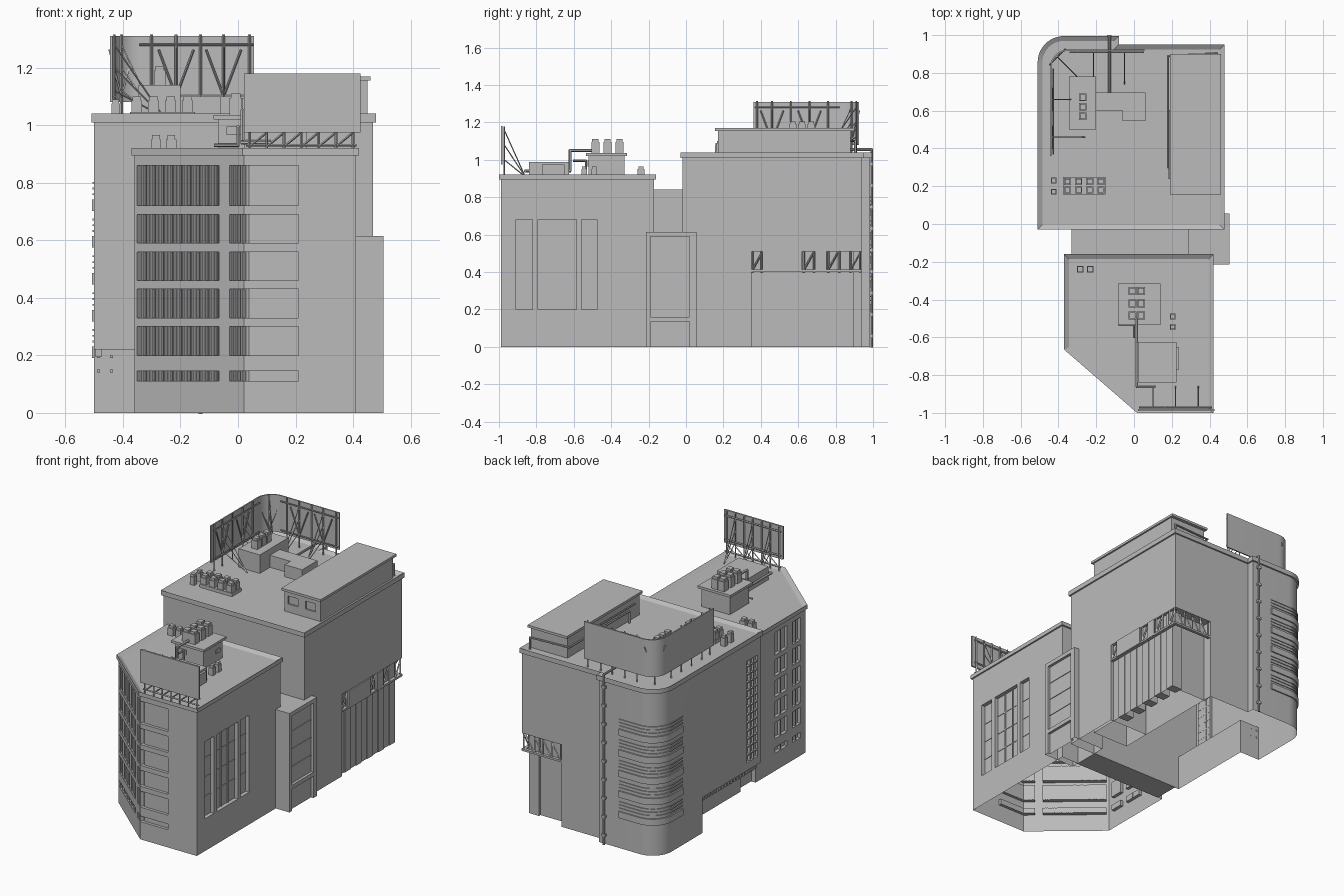
import bpy, bmesh, math
from mathutils import Matrix, Vector

if "Cube" in bpy.data.objects:
    bpy.data.objects.remove(bpy.data.objects["Cube"])

GREY = (0.5, 0.5, 0.5, 1)
mat = bpy.data.materials.new("concrete_grey")
mat.use_nodes = True
mat.diffuse_color = GREY
mat.node_tree.nodes["Principled BSDF"].inputs["Base Color"].default_value = GREY


# ---- helpers ----
def box(bm, x0, x1, y0, y1, z0, z1, frame=Matrix()):
    m = Matrix.Translation(((x0 + x1) / 2, (y0 + y1) / 2, (z0 + z1) / 2))
    bmesh.ops.create_cube(bm, size=1, matrix=frame @ m @ Matrix.Diagonal((x1 - x0, y1 - y0, z1 - z0, 1)))


def rods(bm, points, r=0.004, sides=6):
    for p, q in zip(points, points[1:]):
        p, q = Vector(p), Vector(q)
        m = Matrix.Translation((p + q) / 2) @ (q - p).to_track_quat('Z', 'Y').to_matrix().to_4x4()
        bmesh.ops.create_cone(bm, cap_ends=True, segments=sides, radius1=r, radius2=r,
                              depth=(q - p).length + r, matrix=m)


def prism(bm, outline, z0, z1, inset=0, drop=0):
    base = bm.faces.new([bm.verts.new((x, y, z0)) for x, y in outline])
    ext = bmesh.ops.extrude_face_region(bm, geom=[base], use_keep_orig=True)["geom"]
    for v in ext:
        if isinstance(v, bmesh.types.BMVert):
            v.co.z = z1
    top = [f for f in ext if isinstance(f, bmesh.types.BMFace)]
    bmesh.ops.recalc_face_normals(bm, faces=bm.faces)
    if inset:
        bmesh.ops.inset_region(bm, faces=top, thickness=inset, use_even_offset=True)
        bmesh.ops.translate(bm, verts=top[0].verts, vec=(0, 0, -drop))


def finish(bm, name, smooth=False):
    mesh = bpy.data.meshes.new(name)
    bmesh.ops.recalc_face_normals(bm, faces=bm.faces)
    bm.to_mesh(mesh)
    bm.free()
    mesh.materials.append(mat)
    ob = bpy.data.objects.new(name, mesh)
    bpy.context.collection.objects.link(ob)
    if smooth:
        bpy.ops.object.select_all(action='DESELECT')
        ob.select_set(True)
        bpy.context.view_layer.objects.active = ob
        bpy.ops.object.shade_smooth_by_angle(angle=math.radians(30))
    return ob


def part(name, *boxes):
    bm = bmesh.new()
    for b in boxes:
        box(bm, *b)
    return finish(bm, name)


def offset(outline, d):
    pts, out = [Vector(p) for p in outline], []
    for a, b, c in zip(pts[-1:] + pts[:-1], pts, pts[1:] + pts[:1]):
        n1, n2 = [Vector((e.y, -e.x)).normalized() for e in (b - a, c - b)]
        out.append(b + (n1 + n2) * d / (1 + n1.dot(n2)))
    return out


def arc(cx, cy, r, steps=12):
    return [(cx + r * math.cos(a), cy + r * math.sin(a))
            for a in (math.pi / 2 * (1 + i / steps) for i in range(steps + 1))]


def carve(name, outline, z1, cutter_bm, smooth=False):
    """Solid shell with recesses cut out and an open underside."""
    bm = bmesh.new()
    prism(bm, outline, 0, z1)
    ob = finish(bm, name)
    cutter = finish(cutter_bm, name + "_cutter")
    mod = ob.modifiers.new("cut", 'BOOLEAN')
    mod.object, mod.solver, mod.use_self = cutter, 'EXACT', True
    done = ob.evaluated_get(bpy.context.evaluated_depsgraph_get())
    bm = bmesh.new()
    bm.from_mesh(done.to_mesh())
    bpy.data.objects.remove(cutter)
    bpy.data.objects.remove(ob)
    under = [f for f in bm.faces if abs(f.normal.z) > 0.9 and f.calc_center_median().z < 0.001]
    bmesh.ops.delete(bm, geom=under, context='FACES')
    mesh_ob = finish(bm, name, smooth)
    return mesh_ob


def cornice(name, outline, z0, z1):
    bm = bmesh.new()
    prism(bm, offset(outline, 0.01), z0, z1, 0.025, 0.015)
    finish(bm, name)


# ---- front block with slanted facade ----
front = [(-0.36, -0.66), (0.02, -0.99), (0.41, -0.99), (0.41, -0.17), (-0.36, -0.17)]
slant = Matrix.Translation((-0.36, -0.66, 0)) @ Matrix.Rotation(math.atan2(-0.33, 0.38), 4, 'Z')
rows = [(0.11, 0.145), (0.2, 0.3), (0.33, 0.43), (0.46, 0.56), (0.59, 0.69), (0.72, 0.86)]
cut, bars = bmesh.new(), bmesh.new()
for z0, z1 in rows:
    box(cut, 0.013, 0.39, -0.05, 0.025, z0, z1, slant)
    box(cut, 0.437, 0.52, -0.05, 0.025, z0, z1, slant)
    box(cut, 0.02, 0.21, -1.05, -0.972, z0, z1)
    for y0, y1 in ((-0.61, -0.53), (-0.48, -0.36)):
        box(cut, -0.4, -0.34, y0, y1, z0, z1)
        box(bars, -0.355, -0.338, (y0 + y1) / 2 - 0.005, (y0 + y1) / 2 + 0.005, z0, z1)
    for i in range(9):
        s = 0.03 + i * 0.041
        box(bars, s, s + 0.007, 0.004, 0.027, z0, z1, slant)
        box(bars, s + 0.014, s + 0.018, 0.01, 0.027, z0, z1, slant)
    for s in (0.445, 0.465, 0.485):
        box(bars, s, s + 0.007, 0.004, 0.027, z0, z1, slant)
for y0, y1, n in ((-0.91, -0.82, 0), (-0.79, -0.585, 2), (-0.56, -0.475, 0)):
    box(cut, 0.385, 0.45, y0, y1, 0.2, 0.68)
    for i in range(n):
        y = y0 + (y1 - y0) * (i + 1) / (n + 1)
        box(bars, 0.384, 0.39, y - 0.004, y + 0.004, 0.2, 0.68)
    for i in range(3):
        box(bars, 0.384, 0.388, y0, y1, 0.317 + i * 0.12, 0.323 + i * 0.12)
carve("front_block", front, 0.9, cut)
finish(bars, "front_window_bars")
cornice("front_cornice", front, 0.895, 0.92)

# ---- rear block with rounded corner, carport notch and overhang ----
corner = arc(-0.37, 0.855, 0.13)
rear = [(-0.5, -0.02), (0.47, -0.02), (0.47, 0.94), (-0.09, 0.94), (-0.09, 0.985)] + corner
cut = bmesh.new()
box(cut, 0.2, 0.6, 0.35, 1.1, -0.1, 0.51)
box(cut, -0.6, -0.36, -0.1, 0.55, -0.1, 0.22)
box(cut, -0.6, -0.485, 0.01, 0.12, 0.27, 0.9)
carve("rear_block", rear, 1.02, cut, True)
cornice("rear_cornice", rear, 1.01, 1.04)
bars = bmesh.new()
for i in range(12):
    box(bars, -0.499, -0.484, 0.01, 0.12, 0.31 + i * 0.05, 0.316 + i * 0.05)
for y in (0.045, 0.08):
    box(bars, -0.499, -0.484, y, y + 0.006, 0.27, 0.9)
for i in range(18):
    box(bars, -0.495, -0.475, 0.01 + i * 0.03, 0.03 + i * 0.03, 0.195, 0.222)
for x in (-0.485, -0.44):
    for z in (0.145, 0.195):
        box(bars, x - 0.005, x + 0.005, 0.54, 0.552, z - 0.005, z + 0.005)
finish(bars, "rear_window_bars")

# Ledges and louvres wrapping the rounded corner
path = [(-0.23, 0.985)] + corner + [(-0.5, 0.75)]
bm = bmesh.new()
for i in range(5):
    z = 0.19 + i * 0.128
    for z0, h, d in ((z, 0.04, 0.008), (z + 0.055, 0.006, 0.005), (z + 0.075, 0.006, 0.005), (z + 0.095, 0.006, 0.005)):
        outer = [(x - d if y < 0.86 else x + (x + 0.37) / 0.13 * d if x < -0.37 else x,
                  y + max(0, (y - 0.855) / 0.13) * d) for x, y in path]
        prism(bm, outer + path[::-1], z0, z0 + h)
finish(bm, "corner_louvres", True)

# Carport columns and truss band
part("carport_columns", *[(0.385, 0.455, y, y + 0.055, 0, 0.51) for y in (0.4, 0.51, 0.62, 0.73, 0.84)])
bm = bmesh.new()
box(bm, 0.455, 0.475, 0.35, 0.94, 0.4, 0.412)
box(bm, 0.2, 0.475, 0.92, 0.94, 0.4, 0.412)
box(bm, 0.468, 0.478, 0.41, 0.62, 0.402, 0.51)
box(bm, 0.468, 0.476, 0.69, 0.75, 0.402, 0.51)
for i, y in enumerate((0.355, 0.405, 0.63, 0.685, 0.76, 0.82, 0.88, 0.93)):
    rods(bm, [(0.465, y, 0.4), (0.465, y, 0.51)], 0.006, 4)
    if i % 2 == 0:
        rods(bm, [(0.465, y, 0.41), (0.465, y + 0.05, 0.5)], 0.005, 4)
for x in (0.21, 0.27, 0.33, 0.39):
    rods(bm, [(x, 0.93, 0.51), (x, 0.93, 0.4), (x + 0.06, 0.93, 0.5)], 0.005, 4)
finish(bm, "carport_truss")

# ---- connector and side annex ----
part("connector", (-0.33, 0.29, -0.175, -0.015, 0, 0.84))
cut = bmesh.new()
box(cut, 0.488, 0.6, -0.19, 0.02, 0.16, 0.59)
box(cut, 0.488, 0.6, -0.19, 0.02, -0.1, 0.135)
carve("annex", [(0.29, -0.215), (0.505, -0.215), (0.505, 0.055), (0.29, 0.055)], 0.615, cut)
part("annex_glazing_bars", *[(0.487, 0.492, -0.19, 0.02, z, z + 0.006) for z in (0.26, 0.37, 0.48)])

# ---- rear penthouse ----
cut = bmesh.new()
for x in (0.225, 0.345):
    box(cut, x, x + 0.07, 0.1, 0.18, 1.075, 1.125)
carve("penthouse", [(0.2, 0.17), (0.45, 0.17), (0.45, 0.88), (0.2, 0.88)], 1.156, cut)
part("penthouse_roof", (0.19, 0.46, 0.155, 0.9, 1.155, 1.17))
bm = bmesh.new()
rods(bm, [(0.18, 0.3, 1.03), (0.18, 0.3, 1.1), (0.18, 0.89, 1.1), (0.44, 0.905, 1.1), (0.44, 0.905, 1.03)], 0.006)
rods(bm, [(0.186, 0.24, 1.12), (0.186, 0.6, 1.12)], 0.005)
finish(bm, "penthouse_pipes")

# ---- curved billboard on the rear roof ----
board = [(0.055, 0.925)] + arc(-0.345, 0.825, 0.1) + [(-0.445, 0.36)]
inner = [(0.055, 0.917)] + arc(-0.345, 0.825, 0.092) + [(-0.437, 0.36)]
bm = bmesh.new()
prism(bm, board + inner[::-1], 1.08, 1.31)
finish(bm, "rear_billboard", True)
bm = bmesh.new()
spots = [((x, 0.91), (1, 0), (0, -1)) for x in (0.04, -0.05, -0.13, -0.215, -0.3)]
spots += [((-0.43, y), (0, 1), (1, 0)) for y in (0.38, 0.46, 0.56, 0.66, 0.76)] + [((-0.405, 0.885), (0.7, 0.7), (0.7, -0.7))]
for i, ((x, y), (tx, ty), (nx, ny)) in enumerate(spots):
    rods(bm, [(x, y, 1.02), (x, y, 1.312)], 0.005, 4)
    if i in (1, 3, 6, 8, 10):
        foot = (x + nx * 0.17, y + ny * 0.17, 1.03)
        for z in (1.12, 1.2, 1.28):
            rods(bm, [foot, (x, y, z)], 0.003, 4)
        for k in (-0.06, 0.06):
            rods(bm, [(x, y, 1.1), (x + tx * k, y + ty * k, 1.26)], 0.004, 4)
for z in (1.1, 1.28):
    rods(bm, [(-0.428, 0.37, z), (-0.428, 0.82, z)], 0.004, 4)
    rods(bm, [(-0.34, 0.909, z), (0.05, 0.909, z)], 0.004, 4)
finish(bm, "rear_billboard_frame")

# ---- front billboard ----
part("front_billboard", (0.02, 0.425, -0.99, -0.98, 0.975, 1.18))
bm = bmesh.new()
for i in range(7):
    x = 0.04 + i * 0.06
    rods(bm, [(x, -0.972, 0.9), (x, -0.972, 1.175)], 0.005, 4)
    if i < 6:
        rods(bm, [(x, -0.972, 0.925), (x + 0.06, -0.972, 0.975)], 0.004, 4)
    if i % 2:
        for z in (1.0, 1.08, 1.16):
            rods(bm, [(x, -0.972, z), (x, -0.86, 0.91)], 0.003, 4)
for z in (0.93, 1.0, 1.15):
    rods(bm, [(0.03, -0.972, z), (0.41, -0.972, z)], 0.005, 4)
finish(bm, "front_billboard_frame")


# ---- rooftop equipment ----
def stacks(name, xs, ys, w, z0, z1):
    bm = bmesh.new()
    for x in xs:
        for y in ys:
            for k, a, b in ((0.5, z0, z1 - 0.015), (0.38, z1 - 0.015, z1)):
                box(bm, x - w * k, x + w * k, y - w * k, y + w * k, a, b)
    finish(bm, name)


stacks("rear_vents", (-0.352, -0.293, -0.234, -0.175), (0.18, 0.225), 0.038, 1.02, 1.1)
part("rear_vent_base", (-0.375, -0.15, 0.155, 0.25, 1.02, 1.045))
stacks("rear_small_vents", (-0.425,), (0.17, 0.23), 0.03, 1.02, 1.09)
part("rear_machine_room", (-0.345, -0.2, 0.5, 0.78, 1.02, 1.14), (-0.2, -0.05, 0.6, 0.695, 1.02, 1.1),
     (-0.06, 0.06, 0.545, 0.695, 1.02, 1.1))
stacks("rear_tower_vents", (-0.272,), (0.57, 0.62, 0.67), 0.04, 1.14, 1.205)
part("front_machine_room", (-0.07, 0.125, -0.52, -0.33, 0.9, 1.02), (-0.085, 0.14, -0.535, -0.315, 1.02, 1.035),
     (0.12, 0.13, -0.4, -0.36, 0.955, 0.98), (-0.04, 0.01, -0.526, -0.515, 0.965, 0.995))
stacks("front_tower_vents", (-0.008, 0.037), (-0.485, -0.42, -0.355), 0.043, 1.03, 1.11)
part("front_plant_box", (0.02, 0.225, -0.84, -0.625, 0.9, 0.987), (0.22, 0.238, -0.77, -0.65, 0.9, 0.975))
stacks("front_small_vents", (-0.285, -0.232), (-0.24,), 0.036, 0.9, 0.965)
stacks("front_side_vents", (0.205,), (-0.545, -0.49), 0.03, 0.9, 0.965)
bm = bmesh.new()
rods(bm, [(0.015, -0.5, 1.05), (0.015, -0.62, 1.05), (0.015, -0.62, 0.94), (0.015, -0.86, 0.94), (0.11, -0.86, 0.94)], 0.008)
rods(bm, [(-0.08, -0.535, 0.93), (0.0, -0.535, 0.93), (0.0, -0.535, 0.995), (0.0, -0.6, 0.995)], 0.006)
finish(bm, "front_roof_pipes", True)

# ---- drain pipe on the rear wall ----
bm = bmesh.new()
rods(bm, [(-0.13, 0.993, 0), (-0.13, 0.993, 1.055), (-0.13, 0.95, 1.055), (-0.13, 0.69, 1.055)], 0.007, 8)
for i in range(9):
    z = 0.05 + i * 0.115
    box(bm, -0.142, -0.118, 0.98, 1.0, z, z + 0.015)
finish(bm, "drain_pipe", True)
